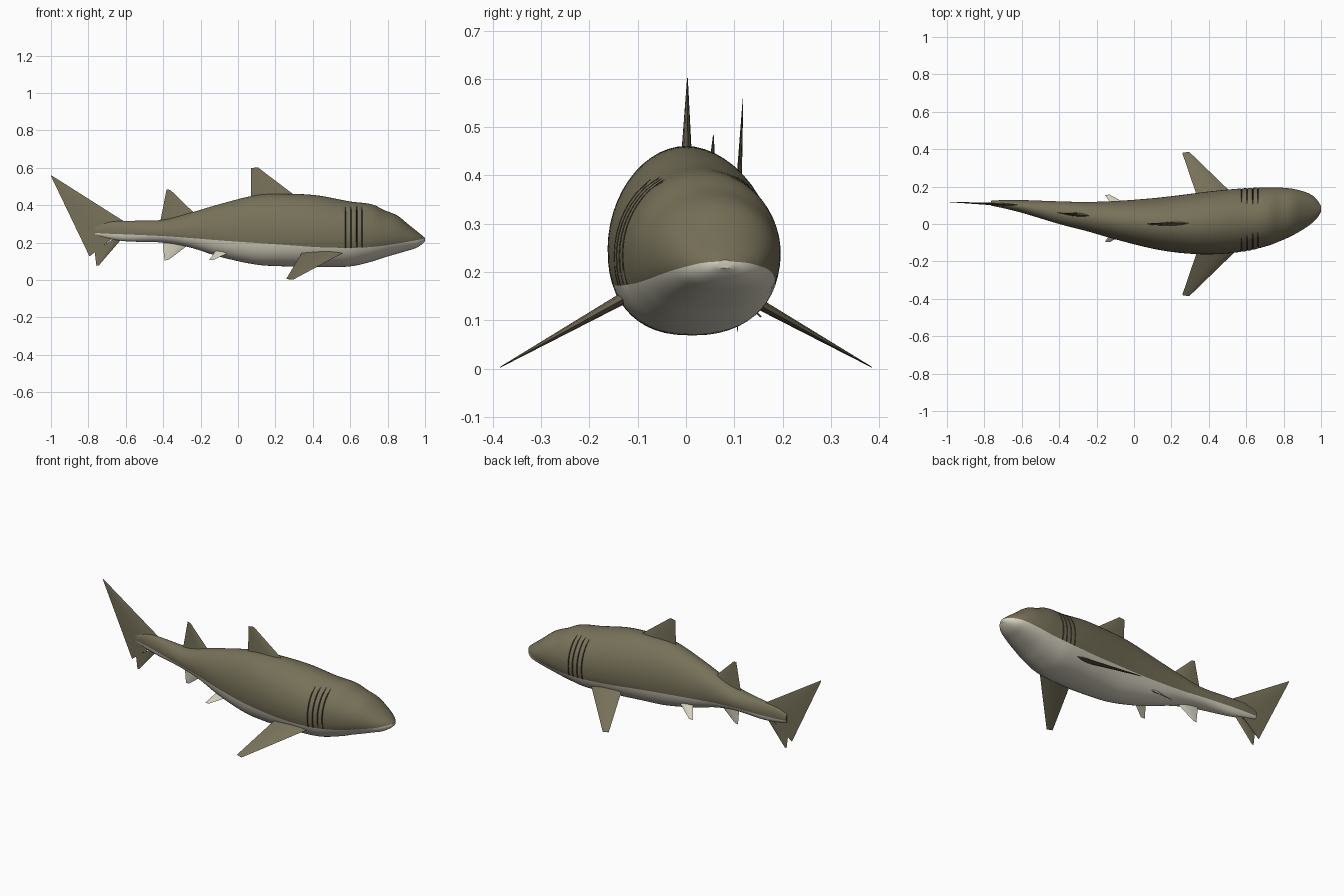
import bpy, math
from mathutils import Vector

if "Cube" in bpy.data.objects:
    bpy.data.objects.remove(bpy.data.objects["Cube"])


def material(name, rgb):
    m = bpy.data.materials.new(name)
    m.diffuse_color = (*rgb, 1)
    m.use_nodes = True
    m.node_tree.nodes["Principled BSDF"].inputs["Base Color"].default_value = m.diffuse_color
    return m


OLIVE = material("olive skin", (0.185, 0.165, 0.100))
CREAM = material("cream belly", (0.66, 0.63, 0.52))
DARK = material("dark gill slit", (0.06, 0.052, 0.032))

# Body stations: x, top z, bottom z, left y, right y, colour line z
STATIONS = [
    (-0.765, 0.290, 0.238, 0.098, 0.124, 0.252),
    (-0.70, 0.310, 0.222, 0.085, 0.128, 0.248),
    (-0.60, 0.316, 0.207, 0.060, 0.128, 0.244),
    (-0.40, 0.322, 0.200, 0.000, 0.121, 0.235),
    (-0.26, 0.358, 0.175, -0.036, 0.118, 0.225),
    (-0.10, 0.405, 0.125, -0.082, 0.123, 0.212),
    (0.10, 0.454, 0.082, -0.132, 0.138, 0.198),
    (0.25, 0.461, 0.073, -0.155, 0.155, 0.188),
    (0.42, 0.453, 0.069, -0.162, 0.176, 0.176),
    (0.60, 0.420, 0.073, -0.145, 0.192, 0.172),
    (0.72, 0.404, 0.100, -0.115, 0.196, 0.177),
    (0.78, 0.374, 0.120, -0.092, 0.195, 0.184),
    (0.85, 0.346, 0.140, -0.060, 0.188, 0.195),
    (0.91, 0.298, 0.158, -0.025, 0.173, 0.205),
    (0.95, 0.266, 0.170, 0.003, 0.155, 0.212),
    (0.98, 0.242, 0.188, 0.032, 0.128, 0.219),
    (1.0, 0.225, 0.208, 0.065, 0.096, 0.222),
]
GILLS = [0.575, 0.605, 0.635, 0.662]


def station(x):
    """Smooth (Hermite) interpolation along the station table."""
    s = STATIONS
    i = max(k for k in range(len(s) - 1) if s[k][0] <= x + 1e-9)

    def slope(k, c):
        a, b = max(k - 1, 0), min(k + 1, len(s) - 1)
        return (s[b][c] - s[a][c]) / (s[b][0] - s[a][0])

    h = s[i + 1][0] - s[i][0]
    t = (x - s[i][0]) / h
    return [(2*t**3 - 3*t*t + 1) * s[i][c] + (t**3 - 2*t*t + t) * h * slope(i, c)
            + (3*t*t - 2*t**3) * s[i + 1][c] + (t**3 - t*t) * h * slope(i + 1, c)
            for c in range(1, 6)]


LOW, UP = 10, 16      # ring steps below and above the colour line


def ring(x, groove=False):
    """Half profile from belly to back, split exactly at the colour line."""
    top, bot, y0, y1, line = station(x)
    zc = bot + (top - bot) * 0.46
    yc, w = (y0 + y1) / 2, (y1 - y0) / 2
    line = min(max(line, bot + 0.001), top - 0.001)
    r = (line - zc) / ((top - zc) if line > zc else (zc - bot))
    n = 2.0 if r > 0 else 2.3
    split = math.copysign(math.asin(abs(r) ** (n / 2)), r)
    angles = [-math.pi/2 + (split + math.pi/2) * k / LOW for k in range(LOW)]
    angles += [split + (math.pi/2 - split) * k / UP for k in range(UP + 1)]
    half = []
    for a in angles:
        s, c = math.sin(a), max(math.cos(a), 0)
        n = 2.0 if s > 0 else 2.3
        z = zc + ((top - zc) if s > 0 else (zc - bot)) * math.copysign(abs(s) ** (2/n), s)
        y = w * c ** (2/n)
        if groove and 0.18 < z < 0.39:
            y -= 0.006
        half.append((y, z))
    right = [(x, yc + y, z) for y, z in half]
    left = [(x, yc - y, z) for y, z in half[-2:0:-1]]
    return right + left


def finish(name, verts, faces, mats, slots=None, angle=40):
    me = bpy.data.meshes.new(name)
    me.from_pydata(verts, [], faces)
    for m in mats:
        me.materials.append(m)
    if slots:
        me.polygons.foreach_set("material_index", slots)
    me.update()
    ob = bpy.data.objects.new(name, me)
    bpy.context.collection.objects.link(ob)
    bpy.ops.object.select_all(action='DESELECT')
    ob.select_set(True)
    bpy.context.view_layer.objects.active = ob
    bpy.ops.object.shade_smooth_by_angle(angle=math.radians(angle))
    return ob


# Body: lofted rings, with narrow sunk rings for the gill slits
xs = [-0.765 + 1.765 * k / 80 for k in range(81)]
xs = [x for x in xs if all(abs(x - g) > 0.008 for g in GILLS)]
xs += [g + d for g in GILLS for d in (-0.003, 0, 0.003)] + [0.988, 0.995]
xs.sort()
verts, faces, slots = [], [], []
for x in xs:
    verts += ring(x, x in GILLS)
N = 2 * (LOW + UP)
for i in range(len(xs) - 1):
    mid = (xs[i] + xs[i + 1]) / 2
    gill = any(abs(mid - g) < 0.003 for g in GILLS)
    for j in range(N):
        k = (j + 1) % N
        f = (i*N + j, (i+1)*N + j, (i+1)*N + k, i*N + k)
        z = sum(verts[v][2] for v in f) / 4
        belly = j < LOW or j >= N - LOW
        faces.append(f)
        slots.append(2 if gill and 0.18 < z < 0.39 else 1 if belly else 0)
faces += [tuple(range(N)), tuple(range((len(xs) - 1) * N, len(xs) * N))[::-1]]
slots += [0, 1]
# flip so that normals point outwards
finish("body", verts, [f[::-1] for f in faces], [OLIVE, CREAM, DARK], slots)


def fin(name, root_lead, root_trail, tip_lead, tip_trail, thick, mat):
    """Tapered fin with a spindle-shaped section."""
    rl, rt, tl, tt = map(Vector, (root_lead, root_trail, tip_lead, tip_trail))
    nrm = (rt - rl).cross((tl + tt - rl - rt)).normalized()
    verts, steps, rows = [], 6, 5
    for r in range(rows):
        v = r / (rows - 1)
        a, b = rl.lerp(tl, v), rt.lerp(tt, v)
        half = thick / 2 * (1 - 0.93 * v)
        for k in range(2 * steps):
            u = k / steps if k <= steps else 2 - k / steps
            side = 1 if k <= steps else -1
            verts.append(a.lerp(b, u) + nrm * (side * half * math.sin(math.pi * u ** 0.75)))
    n = 2 * steps
    faces = [(r*n + k, r*n + (k+1) % n, (r+1)*n + (k+1) % n, (r+1)*n + k)
             for r in range(rows - 1) for k in range(n)]
    faces += [tuple(range(n))[::-1], tuple(range((rows-1)*n, rows*n))]
    return finish(name, verts, faces, [mat])


# Fins on the centre line
fin("dorsal_fin", (0.34, 0.004, 0.425), (0.07, -0.004, 0.42),
    (0.105, 0.003, 0.603), (0.07, 0.003, 0.598), 0.024, OLIVE)
fin("second_dorsal_fin", (-0.20, 0.04, 0.325), (-0.42, 0.062, 0.29),
    (-0.362, 0.056, 0.482), (-0.382, 0.058, 0.484), 0.024, OLIVE)
fin("anal_fin", (-0.25, 0.04, 0.20), (-0.405, 0.06, 0.225),
    (-0.368, 0.056, 0.110), (-0.393, 0.058, 0.104), 0.018, CREAM)
fin("tail_upper_lobe", (-0.58, 0.10, 0.295), (-0.794, 0.108, 0.126),
    (-0.998, 0.118, 0.56), (-1.0, 0.118, 0.556), 0.018, OLIVE)
fin("tail_lower_lobe", (-0.57, 0.10, 0.28), (-0.767, 0.107, 0.155),
    (-0.745, 0.107, 0.077), (-0.757, 0.107, 0.076), 0.016, OLIVE)

# Paired fins
for side, label in ((-1, "front"), (1, "back")):
    fin("pectoral_fin_" + label, (0.58, side * 0.11, 0.155), (0.35, side * 0.11, 0.16),
        (0.295, side * 0.386, 0.002), (0.258, side * 0.380, 0.006), 0.026, OLIVE)
    fin("pelvic_fin_" + label, (-0.01, 0.03 + side * 0.06, 0.165),
        (-0.11, 0.03 + side * 0.06, 0.17), (-0.13, 0.03 + side * 0.127, 0.108),
        (-0.155, 0.03 + side * 0.124, 0.106), 0.014, CREAM)
